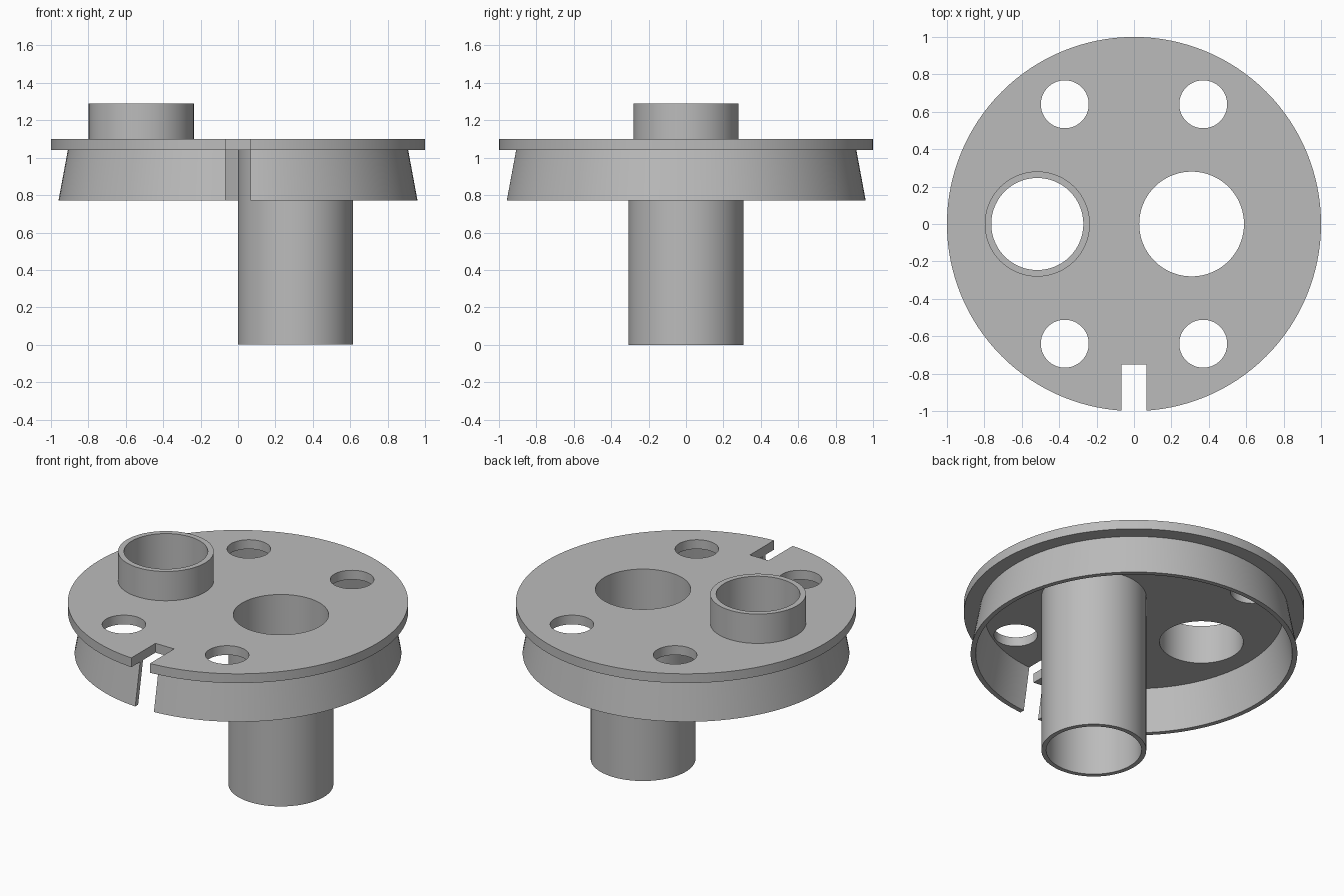
import bpy
import math

SEGMENTS = 128

old = bpy.data.objects.get("Cube")
if old:
    bpy.data.objects.remove(old, do_unlink=True)

grey = bpy.data.materials.new("plain grey")
grey.use_nodes = True
colour = (0.5, 0.5, 0.5, 1)
grey.diffuse_color = colour
grey.node_tree.nodes["Principled BSDF"].inputs["Base Color"].default_value = colour


def revolve(name, profile, centre=(0, 0)):
    """Closed ring made by turning a (radius, z) profile about a vertical axis."""
    n = len(profile)
    verts, faces = [], []
    for i in range(SEGMENTS):
        a = math.tau * i / SEGMENTS
        verts += [(r * math.cos(a), r * math.sin(a), z) for r, z in profile]
        j = (i + 1) % SEGMENTS
        for k in range(n):
            m = (k + 1) % n
            faces.append((i * n + k, j * n + k, j * n + m, i * n + m))
    mesh = bpy.data.meshes.new(name)
    mesh.from_pydata(verts, [], faces)
    obj = bpy.data.objects.new(name, mesh)
    obj.location = (*centre, 0)
    bpy.context.collection.objects.link(obj)
    mesh.materials.append(grey)
    return obj


def tube(name, outer, inner, bottom, top, centre):
    return revolve(name, [(outer, bottom), (outer, top), (inner, top), (inner, bottom)], centre)


def cylinder(name, radius, bottom, top, centre=(0, 0)):
    bpy.ops.mesh.primitive_cylinder_add(
        vertices=SEGMENTS, radius=radius, depth=top - bottom,
        location=(*centre, (bottom + top) / 2))
    obj = bpy.context.object
    obj.name = name
    obj.data.materials.append(grey)
    return obj


def select(obj):
    bpy.ops.object.select_all(action="DESELECT")
    obj.select_set(True)
    bpy.context.view_layer.objects.active = obj


def cut(obj, cutter):
    mod = obj.modifiers.new("cut", "BOOLEAN")
    mod.operation = "DIFFERENCE"
    mod.solver = "EXACT"
    mod.object = cutter
    select(obj)
    bpy.ops.object.modifier_apply(modifier=mod.name)


PIPE = (0.308, 0)
COLLAR = (-0.517, 0)
BASE, UNDER, TOP = 0.77, 1.04, 1.1

# Main round plate and the flared, hollow skirt below it
plate = cylinder("plate", 1, UNDER, TOP)
skirt = revolve("skirt", [(0.96, BASE), (0.91, UNDER), (0.88, UNDER), (0.93, BASE)])

# Long pipe below and short collar above
pipe = tube("lower_pipe", 0.308, 0.28, 0, UNDER, PIPE)
collar = tube("upper_collar", 0.281, 0.246, TOP, 1.29, COLLAR)

# Through holes: two bores and four small round holes
holes = [(PIPE, 0.28), (COLLAR, 0.246)]
holes += [((x, y), 0.128) for x in (-0.37, 0.37) for y in (-0.64, 0.64)]
for centre, radius in holes:
    cutter = cylinder("hole_cutter", radius, UNDER - 0.1, TOP + 0.1, centre)
    cut(plate, cutter)
    bpy.data.objects.remove(cutter, do_unlink=True)

# Front slot through plate and skirt
bpy.ops.mesh.primitive_cube_add(size=1, location=(0, -1, 1))
slot = bpy.context.object
slot.scale = (0.134, 0.5, 1)
slot.data.materials.append(grey)
for obj in (plate, skirt):
    cut(obj, slot)
bpy.data.objects.remove(slot, do_unlink=True)

# Consistent normals, smooth round walls, sharp rims
for obj in (plate, skirt, pipe, collar):
    select(obj)
    bpy.ops.object.mode_set(mode="EDIT")
    bpy.ops.mesh.select_all(action="SELECT")
    bpy.ops.mesh.normals_make_consistent(inside=False)
    bpy.ops.object.mode_set(mode="OBJECT")
    bpy.ops.object.shade_smooth_by_angle(angle=math.radians(30))
